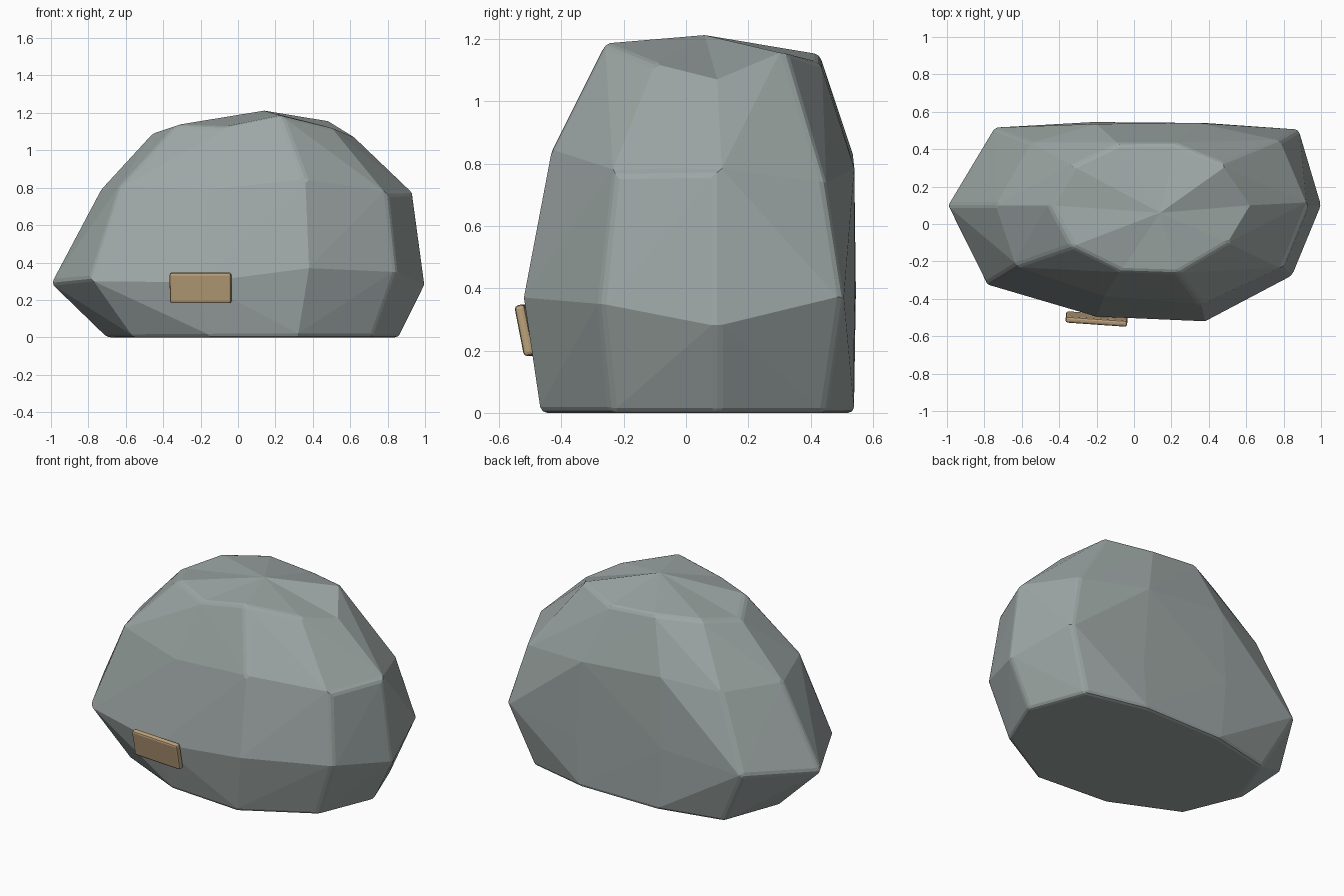
import bpy, bmesh
from math import radians
from mathutils import Vector

if "Cube" in bpy.data.objects:
    bpy.data.objects.remove(bpy.data.objects["Cube"])

# Ten-sided rings of the boulder, starting at the left and going round by the front
RINGS = [
    [(-.70, .1, 0), (-.56, -.24, 0), (-.15, -.43, 0), (.32, -.465, 0), (.72, -.24, 0),
     (.86, .1, 0), (.73, .45, 0), (.34, .54, 0), (-.17, .54, 0), (-.57, .45, 0)],
    [(-1, .1, .29), (-.79, -.325, .31), (-.2, -.495, .295), (.38, -.52, .37), (.845, -.275, .35),
     (1, .1, .28), (.88, .505, .37), (.38, .54, .3), (-.22, .545, .39), (-.75, .515, .35)],
    [(-.74, .1, .78), (-.63, -.225, .81), (-.16, -.385, .79), (.36, -.43, .845), (.8, -.23, .77),
     (.935, .1, .775), (.78, .445, .74), (.34, .54, .785), (-.2, .535, .83), (-.55, .435, .79)],
    [(-.45, .1, 1.095), (-.33, -.12, 1.135), (-.07, -.25, 1.125), (.23, -.26, 1.185), (.5, -.1, 1.12),
     (.62, .1, 1.07), (.48, .32, 1.16), (.22, .43, 1.125), (-.08, .43, 1.15), (-.33, .31, 1.135)],
]
APEX = (.14, .06, 1.212)


def finish(obj, bm, width, angle):
    bmesh.ops.recalc_face_normals(bm, faces=bm.faces[:])
    bm.to_mesh(obj.data)
    bm.free()
    bevel = obj.modifiers.new("soft_edges", 'BEVEL')
    bevel.width = width
    bevel.segments = 2
    bevel.limit_method = 'ANGLE'
    bevel.angle_limit = radians(angle)


def new_object(name):
    obj = bpy.data.objects.new(name, bpy.data.meshes.new(name))
    bpy.context.collection.objects.link(obj)
    return obj


# Boulder: stitched rings, each quad split along its outward ridge
bm = bmesh.new()
rings = [[bm.verts.new(p) for p in ring] for ring in RINGS]
apex = bm.verts.new(APEX)
n = len(rings[0])
for low, high in zip(rings, rings[1:]):
    for i in range(n):
        j = (i + 1) % n
        a, b, c, d = low[i], low[j], high[j], high[i]
        normal = (c.co - a.co).cross(d.co - b.co)
        if ((a.co + c.co) - (b.co + d.co)).dot(normal) > 0:
            tris = ((a, b, c), (a, c, d))
        else:
            tris = ((a, b, d), (b, c, d))
        for t in tris:
            bm.faces.new(t)
for i in range(n):
    bm.faces.new((rings[-1][i], rings[-1][(i + 1) % n], apex))
bm.faces.new(rings[0][::-1])
finish(new_object("boulder"), bm, .02, 32)

# Plate fixed on the front
plate = new_object("front_plate")
bm = bmesh.new()
bmesh.ops.create_cube(bm, size=1)
bmesh.ops.scale(bm, vec=Vector((.33, .034, .166)), verts=bm.verts[:])
plate.location = (-.2, -.508, .265)
plate.rotation_euler = (radians(11), 0, radians(-4))
finish(plate, bm, .012, 30)
mat = bpy.data.materials.new("tan")
mat.diffuse_color = (.50, .36, .20, 1)
mat.use_nodes = True
mat.node_tree.nodes["Principled BSDF"].inputs["Base Color"].default_value = mat.diffuse_color
plate.data.materials.append(mat)

# Cool grey stone colour
stone = bpy.data.materials.new("stone")
stone.diffuse_color = (.34, .39, .38, 1)
stone.use_nodes = True
stone.node_tree.nodes["Principled BSDF"].inputs["Base Color"].default_value = stone.diffuse_color
bpy.data.objects["boulder"].data.materials.append(stone)
